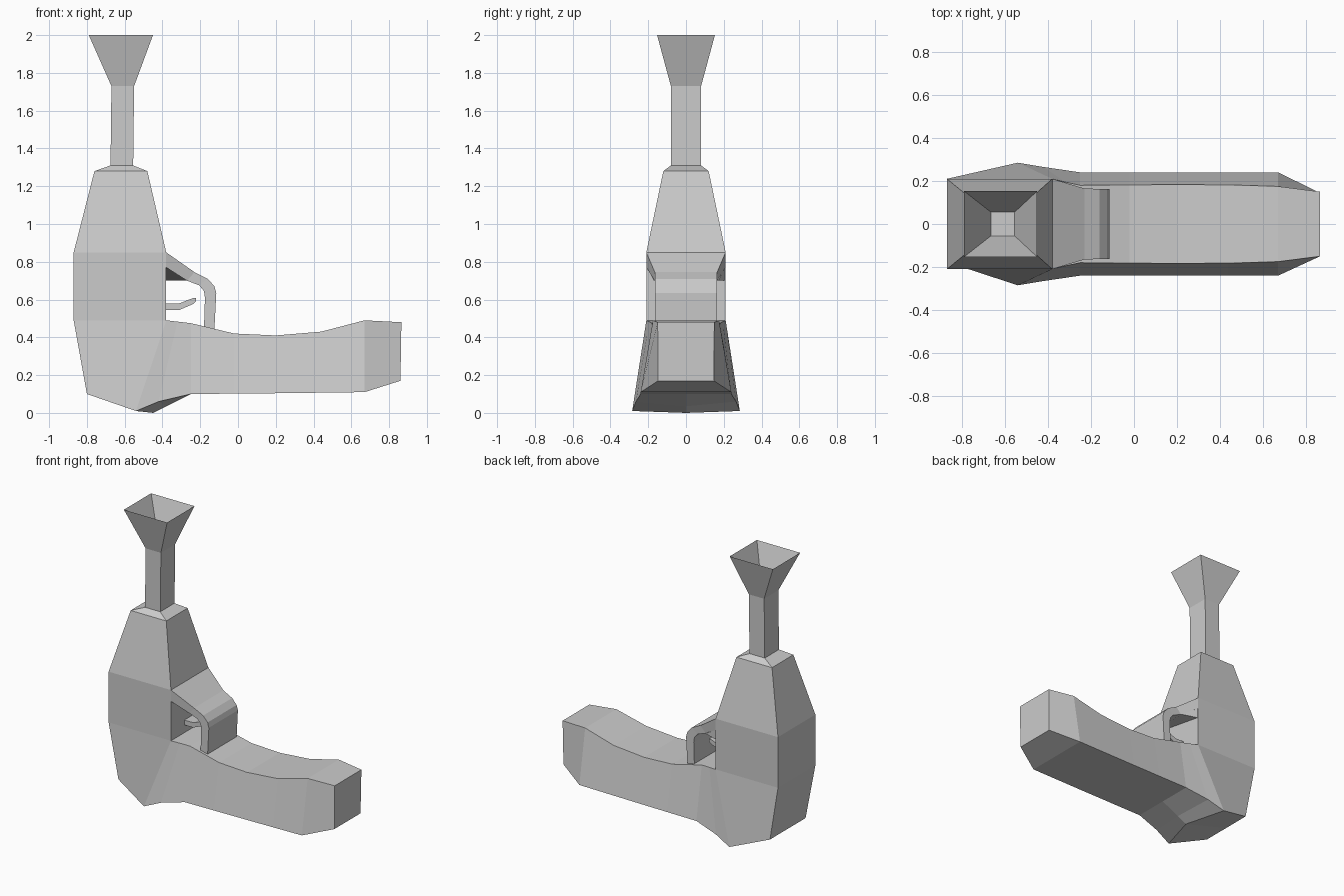
import bpy, bmesh

if "Cube" in bpy.data.objects:
    bpy.data.objects.remove(bpy.data.objects["Cube"])


def loft(bm, rings, cap_start=True, cap_end=True, skip=()):
    """Bridge rings of points; skip holds (segment, edge) pairs left open."""
    vs = [[bm.verts.new(p) for p in r] for r in rings]
    n = len(vs[0])
    for s in range(len(vs) - 1):
        for e in range(n):
            if (s, e) not in skip:
                f = (e + 1) % n
                bm.faces.new((vs[s][e], vs[s][f], vs[s + 1][f], vs[s + 1][e]))
    if cap_start:
        bm.faces.new(vs[0][::-1])
    if cap_end:
        bm.faces.new(vs[-1])


def finish(bm, name):
    bmesh.ops.remove_doubles(bm, verts=bm.verts, dist=0.0005)
    bmesh.ops.recalc_face_normals(bm, faces=bm.faces)
    me = bpy.data.meshes.new(name)
    bm.to_mesh(me)
    bm.free()
    ob = bpy.data.objects.new(name, me)
    bpy.context.collection.objects.link(ob)
    return ob


def rect(z, x0, x1, w):
    return [(x0, -w, z), (x1, -w, z), (x1, w, z), (x0, w, z)]


def section(tx, tz, tw, bx, bz, bw, cx=None, cz=None):
    """Handle cross-section: top edge, lower corners and lower centre point."""
    cx, cz = (bx, bz) if cx is None else (cx, cz)
    return [(tx, -tw, tz), (tx, tw, tz), (bx, bw, bz), (cx, 0, cz), (bx, -bw, bz)]


# Body column, neck and hollow flared mouth
bm = bmesh.new()
loft(bm, [
    rect(0.49, -0.87, -0.38, 0.21),
    rect(0.85, -0.87, -0.38, 0.21),
    rect(1.28, -0.76, -0.48, 0.12),
    rect(1.31, -0.675, -0.555, 0.08),
    rect(1.73, -0.67, -0.55, 0.08),
    rect(2.00, -0.79, -0.45, 0.153),
    rect(1.74, -0.665, -0.555, 0.055),
], cap_start=False)

# Body base running into the long handle
loft(bm, [
    section(-0.87, 0.49, 0.21, -0.80, 0.10, 0.20),
    section(-0.38, 0.49, 0.21, -0.54, 0.01, 0.285, -0.45, 0.0),
    section(-0.32, 0.483, 0.195, -0.42, 0.06, 0.265, -0.38, 0.035),
    section(-0.25, 0.475, 0.18, -0.25, 0.10, 0.24),
    section(-0.02, 0.42, 0.182, -0.02, 0.102, 0.24),
    section(0.20, 0.41, 0.183, 0.20, 0.104, 0.24),
    section(0.44, 0.43, 0.182, 0.44, 0.107, 0.24),
    section(0.67, 0.49, 0.175, 0.67, 0.11, 0.24),
    section(0.865, 0.48, 0.15, 0.86, 0.17, 0.147),
], skip={(0, 0)})
finish(bm, "body_and_handle")

# Trigger guard: outer x, z, inner x, z, half width
guard = [(-0.38, 0.85, -0.38, 0.77, 0.21), (-0.23, 0.745, -0.27, 0.70, 0.165),
         (-0.16, 0.71, -0.205, 0.675, 0.163), (-0.125, 0.67, -0.18, 0.645, 0.163),
         (-0.115, 0.635, -0.175, 0.61, 0.163), (-0.125, 0.44, -0.18, 0.45, 0.163)]
bm = bmesh.new()
loft(bm, [[(ox, -w, oz), (ox, w, oz), (ix, w, iz), (ix, -w, iz)]
          for ox, oz, ix, iz, w in guard], cap_start=False)
finish(bm, "trigger_guard")

# Sloping web under the guard
bm = bmesh.new()
a, b, c, d, e = [bm.verts.new(p) for p in (
    (-0.38, -0.205, 0.77), (-0.27, -0.17, 0.70), (-0.27, 0.17, 0.70),
    (-0.38, 0.205, 0.70), (-0.38, 0.205, 0.77))]
bm.faces.new((a, d, c, b))
bm.faces.new((c, d, e))
finish(bm, "guard_web")

# Trigger
trigger = [(-0.39, 0.58, 0.545), (-0.31, 0.58, 0.545), (-0.24, 0.607, 0.575),
           (-0.222, 0.607, 0.59)]
bm = bmesh.new()
loft(bm, [[(x, -0.06, t), (x, 0.06, t), (x, 0.06, b), (x, -0.06, b)]
          for x, t, b in trigger])
finish(bm, "trigger")
